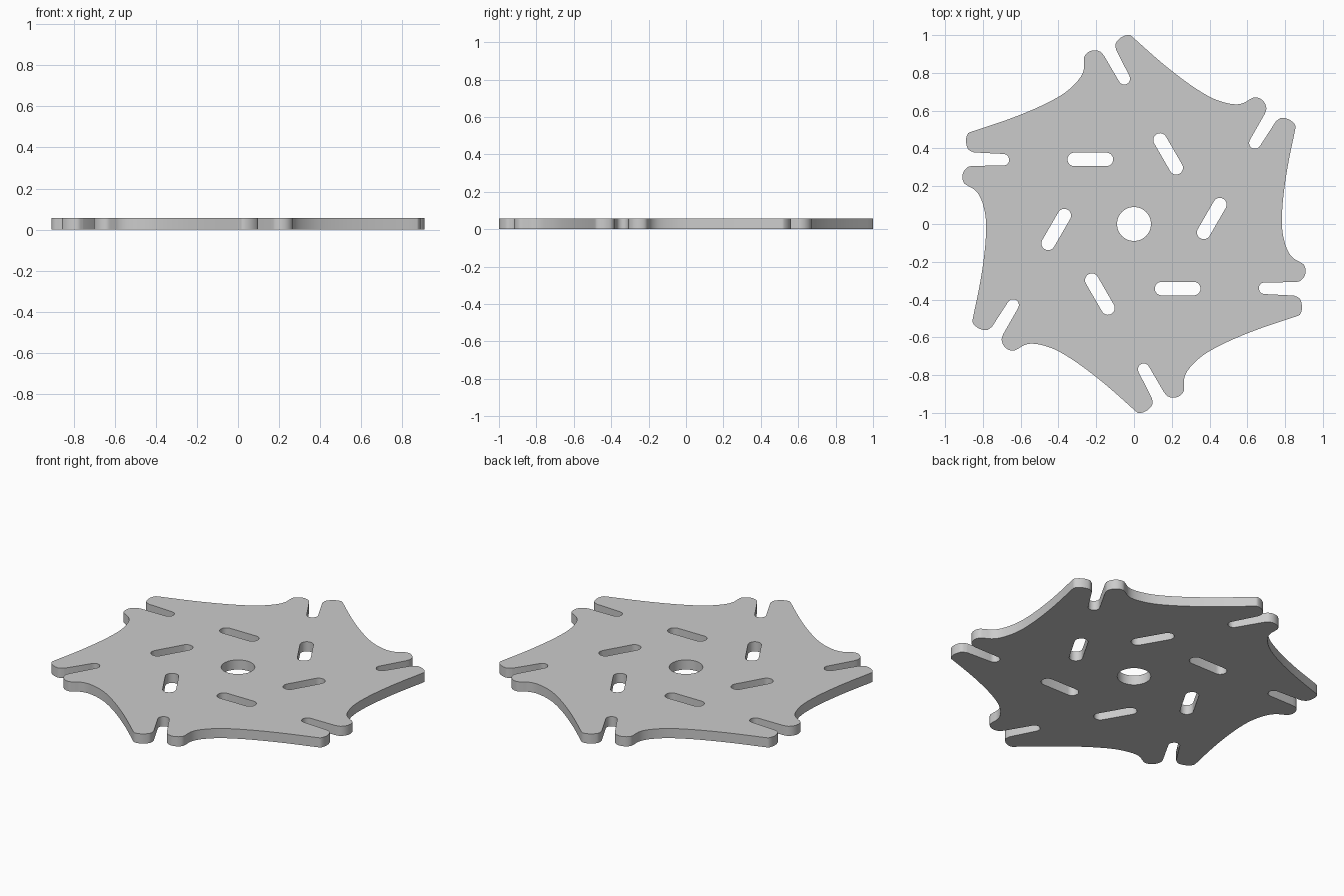
import bpy, bmesh
from math import sin, cos, pi
from mathutils import Matrix, Vector

if "Cube" in bpy.data.objects:
    bpy.data.objects.remove(bpy.data.objects["Cube"])

T = 0.057  # plate thickness


def arc(cx, cy, r, a0, a1, n=12):
    return [(cx + r * cos(a0 + (a1 - a0) * i / n), cy + r * sin(a0 + (a1 - a0) * i / n))
            for i in range(n + 1)]


def smooth(pts, n=5):
    """Centripetal-like smooth path through the points (Catmull-Rom)."""
    P = [Vector(p) for p in pts]
    P = [2 * P[0] - P[1]] + P + [2 * P[-1] - P[-2]]
    out = []
    for a, b, c, d in zip(P, P[1:], P[2:], P[3:]):
        for i in range(n):
            t = i / n
            out.append(tuple(0.5 * (2 * b + (c - a) * t + (2 * a - 5 * b + 4 * c - d) * t * t
                                    + (3 * b - a - 3 * c + d) * t ** 3)))
    return out + [tuple(P[-2])]


def rotated(pts, k):
    m = Matrix.Rotation(k * pi / 3, 2)
    return [tuple(m @ Vector(p)) for p in pts]


# one sixth of the rim: tooth, open slot, lobe, concave sweep to the next tooth
tooth = smooth([(0.860, -0.489), (0.878, -0.480), (0.888, -0.455), (0.888, -0.425),
                (0.876, -0.394), (0.848, -0.379)])
slot_end = arc(0.692, -0.340, 0.031, 1.5 * pi, 0.5 * pi)
lobe = smooth([(0.850, -0.308), (0.878, -0.302), (0.900, -0.280), (0.909, -0.248),
               (0.900, -0.217), (0.874, -0.199), (0.845, -0.182), (0.820, -0.153),
               (0.800, -0.105), (0.786, -0.04), (0.783, 0.03), (0.789, 0.13),
               (0.803, 0.24), (0.822, 0.35), (0.8535, 0.5003)])[:-1]
sector = tooth + slot_end + lobe
rim = [p for k in range(6) for p in rotated(sector, k)]

# closed slots and the centre bore
slot = arc(0.316, -0.342, 0.036, -pi / 2, pi / 2) + arc(0.146, -0.342, 0.036, pi / 2, 1.5 * pi)
loops = [rim, arc(0, 0, 0.09, 0, 2 * pi, 48)[:-1]] + [rotated(slot, k) for k in range(6)]

# filled and extruded profile
cu = bpy.data.curves.new("plate_profile", 'CURVE')
cu.dimensions = '2D'
cu.fill_mode = 'BOTH'
cu.extrude = T / 2
for pts in loops:
    s = cu.splines.new('POLY')
    s.points.add(len(pts) - 1)
    for sp, p in zip(s.points, pts):
        sp.co = (p[0], p[1], 0, 1)
    s.use_cyclic_u = True
tmp = bpy.data.objects.new("plate_profile", cu)
bpy.context.collection.objects.link(tmp)
bpy.context.view_layer.update()
mesh = bpy.data.meshes.new_from_object(tmp.evaluated_get(bpy.context.evaluated_depsgraph_get()))
bpy.data.objects.remove(tmp)

# weld caps to walls and stand the plate on the ground
bm = bmesh.new()
bm.from_mesh(mesh)
bmesh.ops.remove_doubles(bm, verts=bm.verts, dist=0.0002)
bmesh.ops.translate(bm, verts=bm.verts, vec=(0, 0, T / 2))
bmesh.ops.recalc_face_normals(bm, faces=bm.faces)
bm.to_mesh(mesh)
bm.free()
plate = bpy.data.objects.new("slotted_plate", mesh)
bpy.context.collection.objects.link(plate)
bpy.context.view_layer.objects.active = plate
plate.select_set(True)
bpy.ops.object.shade_smooth_by_angle(angle=pi / 6)
